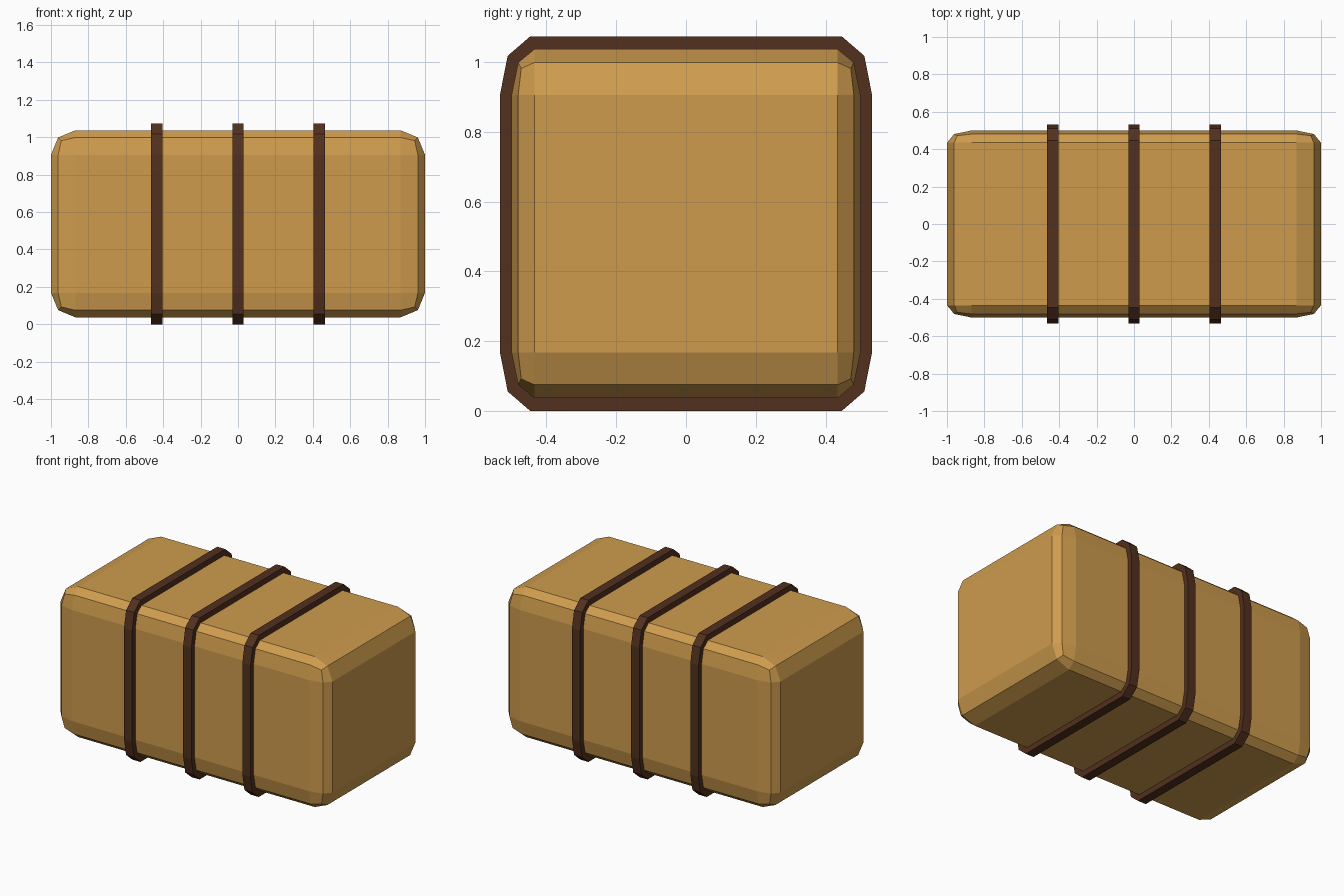
import bpy, bmesh
from mathutils import Matrix

if "Cube" in bpy.data.objects:
    bpy.data.objects.remove(bpy.data.objects["Cube"])

ZC = 0.537  # height of the bale centre


def material(name, color):
    m = bpy.data.materials.new(name)
    m.diffuse_color = (*color, 1)
    m.use_nodes = True
    m.node_tree.nodes["Principled BSDF"].inputs["Base Color"].default_value = m.diffuse_color
    return m


def add(name, bm, mat, loc):
    bmesh.ops.recalc_face_normals(bm, faces=bm.faces)
    me = bpy.data.meshes.new(name)
    bm.to_mesh(me)
    bm.free()
    me.materials.append(mat)
    ob = bpy.data.objects.new(name, me)
    ob.location = loc
    bpy.context.collection.objects.link(ob)
    return ob


def section(corner):
    # mirror one rounded corner into a full closed y-z loop
    a, b = corner, corner[::-1]
    return (a + [(-y, z) for y, z in b] +
            [(-y, -z) for y, z in a] + [(y, -z) for y, z in b])


straw = material("straw", (0.62, 0.33, 0.075))
twine = material("twine", (0.085, 0.03, 0.013))

# Bale: bevelled box, then squashed in y so its rounding is tighter there
bm = bmesh.new()
bmesh.ops.create_cube(bm, size=1, matrix=Matrix.Diagonal((2, 2, 1, 1)))
bmesh.ops.bevel(bm, geom=bm.edges[:], offset=0.131, offset_type='OFFSET',
                segments=2, profile=0.5, affect='EDGES')
bmesh.ops.scale(bm, vec=(1, 0.5, 1), verts=bm.verts)
add("bale", bm, straw, (0, 0, ZC))

# Straps: three flat bands wrapped around the bale section
outer = section([(0.533, 0.370), (0.511, 0.481), (0.446, 0.537)])
inner = section([(0.496, 0.369), (0.477, 0.459), (0.433, 0.496)])
for name, x in (("left", -0.435), ("middle", 0), ("right", 0.435)):
    bm = bmesh.new()
    rings = [[bm.verts.new((dx, y, z)) for y, z in loop]
             for dx, loop in ((-0.03, inner), (-0.03, outer),
                              (0.03, outer), (0.03, inner))]
    n = len(outer)
    for k in range(4):
        r, s = rings[k], rings[(k + 1) % 4]
        for i in range(n):
            j = (i + 1) % n
            bm.faces.new((r[i], r[j], s[j], s[i]))
    add(name + "_strap", bm, twine, (x, 0, ZC))
